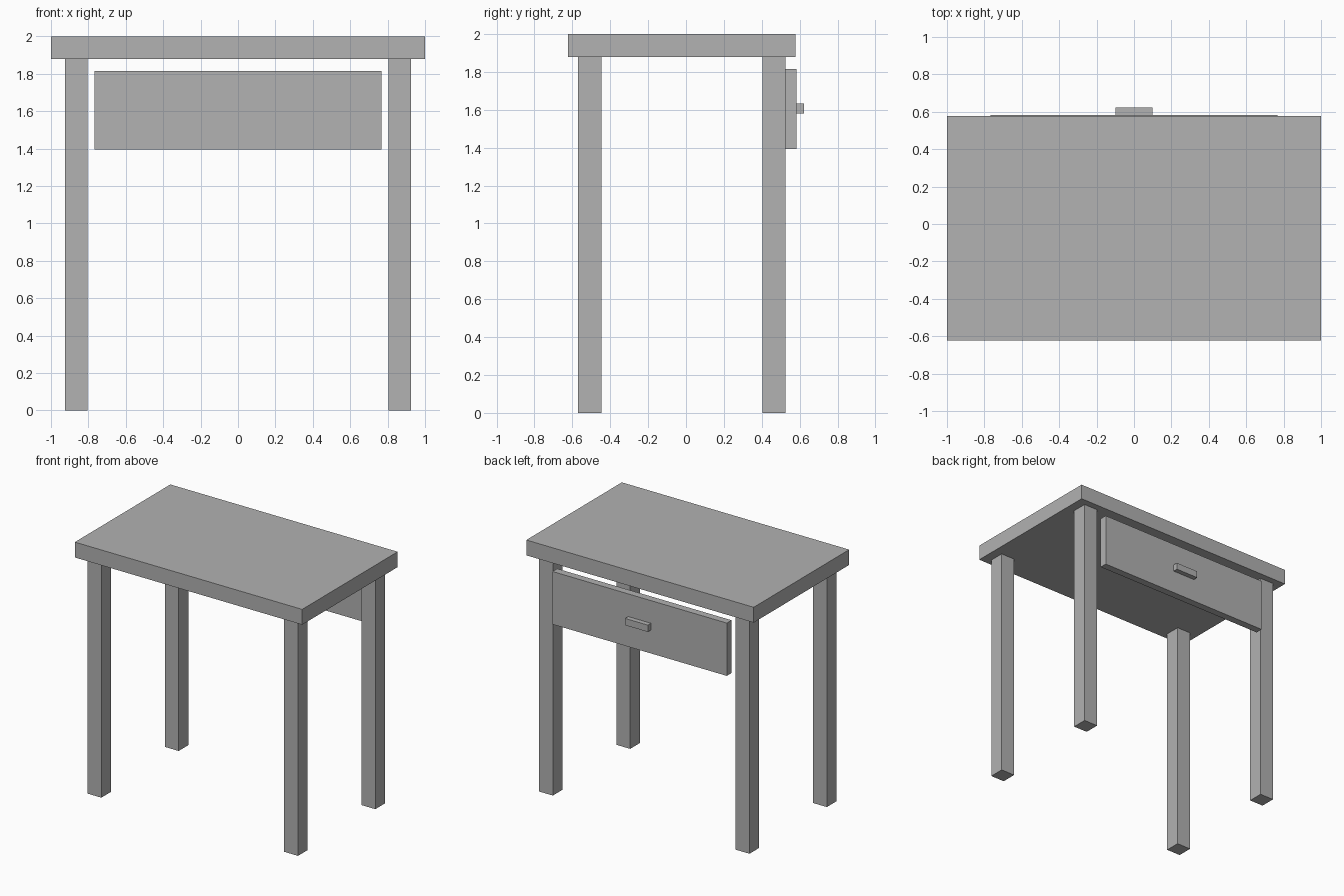
import bpy

cube = bpy.data.objects.get("Cube")
if cube:
    bpy.data.objects.remove(cube, do_unlink=True)

# Single plain grey finish
grey = bpy.data.materials.new("plain_grey")
grey.use_nodes = True
COLOUR = (0.445, 0.445, 0.445, 1)
grey.diffuse_color = COLOUR
grey.node_tree.nodes["Principled BSDF"].inputs["Base Color"].default_value = COLOUR


def box(name, x, y, z):
    """Flat-sided block spanning the (low, high) range on each axis."""
    spans = (x, y, z)
    bpy.ops.mesh.primitive_cube_add(size=1, location=[(a + b) / 2 for a, b in spans])
    block = bpy.context.object
    block.name = name
    block.scale = [b - a for a, b in spans]
    bpy.ops.object.transform_apply(location=False, rotation=False, scale=True)
    block.data.materials.append(grey)
    return block


TOP_Y = -0.022        # the drawer overhang shifts the table body forward
TOP_Z = 1.878         # underside of the top
LEG = 0.061           # half the leg width

# Table top
box("table_top", (-1, 1), (TOP_Y - 0.6, TOP_Y + 0.6), (TOP_Z, 2))

# Four square legs
for side, sx in (("right", -1), ("left", 1)):
    for end, sy in (("front", -1), ("back", 1)):
        cx, cy = sx * 0.865, TOP_Y + sy * 0.486
        box(f"{end}_{side}_leg", (cx - LEG, cx + LEG), (cy - LEG, cy + LEG), (0, TOP_Z))

# Drawer panel and its pull on the back side
box("drawer_panel", (-0.767, 0.767), (0.524, 0.583), (1.394, 1.814))
box("drawer_handle", (-0.1, 0.1), (0.583, 0.622), (1.58, 1.634))
